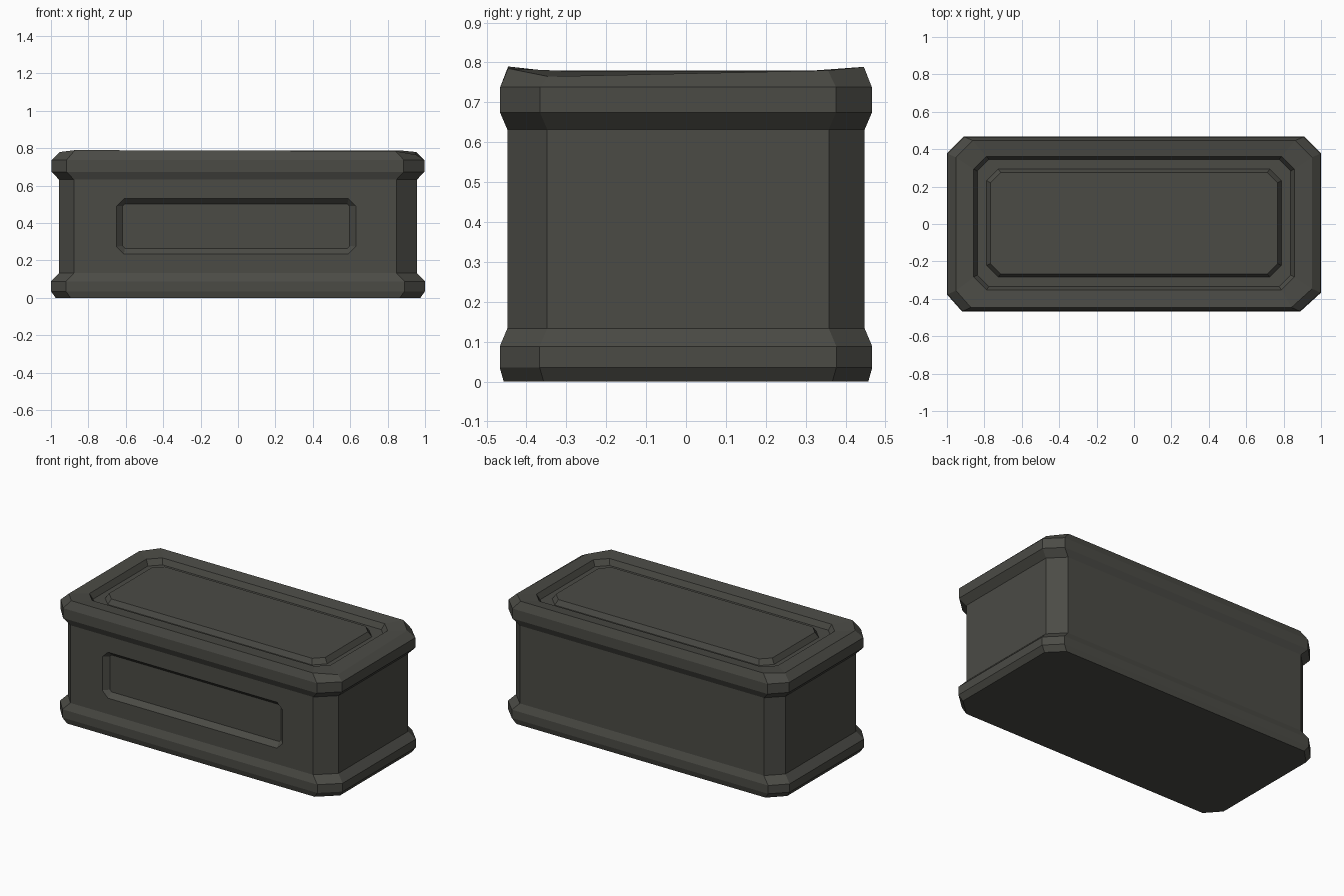
import bpy
import bmesh

cube = bpy.data.objects.get("Cube")
if cube:
    bpy.data.objects.remove(cube, do_unlink=True)

stone = bpy.data.materials.new("dark warm grey stone")
stone.use_nodes = True
colour = (0.07, 0.07, 0.06, 1)
stone.diffuse_color = colour
stone.node_tree.nodes["Principled BSDF"].inputs["Base Color"].default_value = colour

# Corner cuts, in order: front right, front left, back left, back right
CUTS = ((0.08, 0.09), (0.11, 0.1), (0.09, 0.09), (0.09, 0.09))


def octagon(x0, x1, y0, y1, cuts):
    """Rectangle with its four corners cut off, counter-clockwise."""
    (a, b), (c, d), (e, f), (g, h) = cuts
    return [(x0, y0 + b), (x0 + a, y0), (x1 - c, y0), (x1, y0 + d),
            (x1, y1 - f), (x1 - e, y1), (x0 + g, y1), (x0, y1 - h)]


def ring(x, y, z):
    return [(px, py, z) for px, py in octagon(-x, x, -y, y, CUTS)]


def inner_ring(x, y, z, cut):
    return [(px, py, z) for px, py in octagon(-x, x, -y + 0.005, y + 0.005, [(cut, cut)] * 4)]


def loft(bm, rings):
    """Join successive rings with quads; returns vertex rings and faces per band."""
    loops = [[bm.verts.new(p) for p in r] for r in rings]
    bands = []
    for lo, hi in zip(loops, loops[1:]):
        n = len(lo)
        bands.append([bm.faces.new((lo[i], lo[(i + 1) % n], hi[(i + 1) % n], hi[i]))
                      for i in range(n)])
    return loops, bands


def finish(bm, name):
    mesh = bpy.data.meshes.new(name)
    bm.to_mesh(mesh)
    bm.free()
    mesh.materials.append(stone)
    obj = bpy.data.objects.new(name, mesh)
    bpy.context.collection.objects.link(obj)


# Foot moulding with the underside
bm = bmesh.new()
loops, _ = loft(bm, [ring(0.975, 0.457, 0), ring(1, 0.467, 0.035),
                     ring(1, 0.467, 0.088), ring(0.957, 0.448, 0.133)])
bm.faces.new(loops[0][::-1])
finish(bm, "foot_moulding")

# Body with a sunken panel in the front wall
bm = bmesh.new()
loops, bands = loft(bm, [ring(0.957, 0.448, 0.133), ring(0.957, 0.448, 0.632)])
wall = bands[0][1]
corners = list(wall.verts)
bm.faces.remove(wall)
rim = [(x, -0.448, z) for x, z in octagon(-0.65, 0.63, 0.235, 0.53, [(0.04, 0.04)] * 4)]
floor = [(x, -0.418, z) for x, z in octagon(-0.617, 0.597, 0.265, 0.502, [(0.012, 0.012)] * 4)]
panel, _ = loft(bm, [rim, floor])
bm.faces.new(panel[1])
edge = panel[0]
for i, corner in enumerate(corners):
    bm.faces.new((corner, edge[2 * i + 1], edge[2 * i]))
    bm.faces.new((corner, corners[(i + 1) % 4], edge[(2 * i + 2) % 8], edge[2 * i + 1]))
finish(bm, "body")

# Lid: moulding, slightly worn uneven top edge, groove and raised panel
bm = bmesh.new()
top_edge = ring(0.952, 0.446, 0.785)
wear = (-0.005, 0.005, 0, -0.02, -0.005, 0.004, 0.004, -0.005)
top_edge = [(x, y, z + w) for (x, y, z), w in zip(top_edge, wear)]
loops, _ = loft(bm, [ring(0.957, 0.448, 0.632), ring(0.996, 0.466, 0.674),
                     ring(0.996, 0.466, 0.738), top_edge,
                     inner_ring(0.857, 0.357, 0.778, 0.068),
                     inner_ring(0.838, 0.34, 0.743, 0.062),
                     inner_ring(0.788, 0.289, 0.743, 0.062),
                     inner_ring(0.768, 0.271, 0.775, 0.055)])
bm.faces.new(loops[-1])
finish(bm, "lid")
